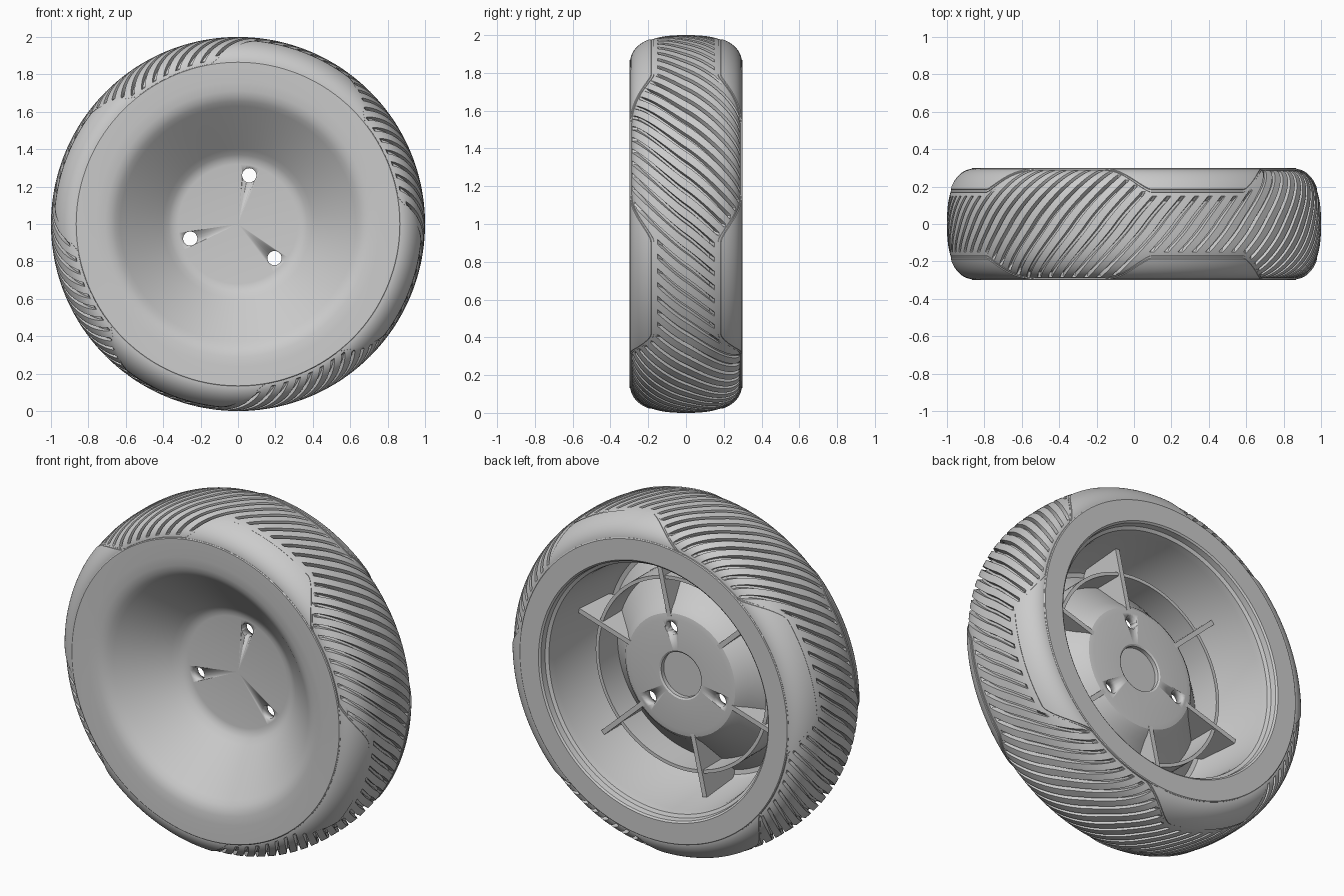
import bpy, bmesh
from math import sin, cos, pi, radians, degrees

if "Cube" in bpy.data.objects:
    bpy.data.objects.remove(bpy.data.objects["Cube"])

W, R0, H = 0.288, 0.86, 0.14      # tyre half width, bead radius, section height


def wheel_pt(r, a, y):
    return (r * cos(a), y, 1 + r * sin(a))


def finish(name, bm, angle=35):
    bmesh.ops.remove_doubles(bm, verts=bm.verts, dist=1e-5)
    bmesh.ops.recalc_face_normals(bm, faces=bm.faces)
    me = bpy.data.meshes.new(name)
    bm.to_mesh(me)
    bm.free()
    ob = bpy.data.objects.new(name, me)
    bpy.context.collection.objects.link(ob)
    bpy.ops.object.select_all(action='DESELECT')
    ob.select_set(True)
    bpy.context.view_layer.objects.active = ob
    bpy.ops.object.shade_smooth_by_angle(angle=radians(angle))
    return ob


def add_grid(bm, rows, wrap_u=False, wrap_v=False):
    vs = [[bm.verts.new(p) for p in row] for row in rows]
    n, m = len(vs), len(vs[0])
    for i in range(n if wrap_u else n - 1):
        for j in range(m if wrap_v else m - 1):
            k, l = (i + 1) % n, (j + 1) % m
            bm.faces.new((vs[i][j], vs[k][j], vs[k][l], vs[i][l]))


def revolve(name, profile, closed=False, n=128):
    bm = bmesh.new()
    rows = [[wheel_pt(r, 2 * pi * i / n, y) for r, y in profile] for i in range(n)]
    add_grid(bm, rows, True, closed)
    bmesh.ops.remove_doubles(bm, verts=bm.verts, dist=1e-5)
    bmesh.ops.dissolve_degenerate(bm, edges=bm.edges, dist=1e-6)
    return finish(name, bm, 28)


def section(t):
    """Rounded tyre section: t from -90 to 90 degrees gives (y, r)."""
    s = sin(t)
    return (1 if s > 0 else -1) * W * abs(s) ** 0.77, R0 + H * cos(t)


def surface(t, a, off):
    y, r = section(t)
    return wheel_pt(r + off * cos(t), a, y + off * sin(t))


def pad_edge(phi):
    """Inner edge (section angle, degrees) of a shoulder pad at phi from its centre."""
    f = min(max((abs(phi) - 16) / 17, 0), 1)
    return 30 + 60 * (0.6 * f + 0.4 * f * f * (3 - 2 * f))


# Tyre with slanted grooves; mesh columns follow the grooves
bm = bmesh.new()
GROOVES, NT = 80, 92
cols = [(0, 0), (0.06, 1), (0.28, 1), (0.34, 0), (0.67, 0)]
rows = []
for g in range(GROOVES):
    for frac, deep in cols:
        row = []
        for j in range(NT + 1):
            t = radians(-90 + 180 * j / NT)
            y, r = section(t)
            a = 2 * pi * (g + frac) / GROOVES - 0.6 * y - 0.08 * t
            phi = (degrees(a) - 69 + 45) % 90 - 45
            limit = min(pad_edge(phi) - 5, 80)
            mask = min(max((limit - abs(degrees(t))) / 2.5, 0), 1)
            row.append(surface(t, a, -0.026 * deep * mask))
        rows.append(row)
add_grid(bm, rows, True)
finish("tyre", bm, 30)

# Smooth shoulder pads, four on each side, with a stepped border
bm = bmesh.new()
border = [(0, -0.01), (0, 0.003), (3, 0.003), (3.6, 0.007)]
for side in (-1, 1):
    for c in range(4):
        rows = []
        for i in range(65):
            phi = -33 + 66 * i / 64
            b = pad_edge(phi)
            line = [(min(b + d, 90), o) for d, o in border]
            start = line[-1][0]
            line += [(start + (90 - start) * k / 14, 0.007) for k in range(1, 15)]
            a = radians(69 + 90 * c + phi)
            rows.append([surface(side * radians(t), a, o) for t, o in line])
        add_grid(bm, rows)
finish("shoulder_pads", bm, 30)

# Rim: dished front, flat flanges, open barrel at the back, shallow hub recess
rim = revolve("rim", [
    (0, 0), (0.32, 0), (0.345, -0.004), (0.37, -0.017), (0.40, -0.042),
    (0.63, -0.252), (0.655, -0.272), (0.68, -0.286), (0.71, -0.294),
    (0.76, -0.298), (0.865, -0.30), (0.87, -0.296), (0.87, -0.275),
    (0.82, -0.27), (0.82, 0.27), (0.87, 0.275), (0.87, 0.296), (0.865, 0.30),
    (0.745, 0.30), (0.735, 0.292), (0.73, 0.26), (0.712, 0.25), (0.705, 0.21),
    (0.675, -0.19), (0.66, -0.22), (0.635, -0.225), (0.61, -0.205),
    (0.40, -0.005), (0.375, 0.025), (0.35, 0.045), (0.32, 0.05),
    (0.14, 0.05), (0.13, 0.044), (0.13, 0.02), (0, 0.02)])

# Three bolt holes
bm = bmesh.new()
for k in range(3):
    a = radians(77 + 120 * k)
    cx, _, cz = wheel_pt(0.267, a, 0)
    ends = []
    for y in (-0.2, 0.2):
        ends.append([bm.verts.new((cx + 0.038 * cos(2 * pi * i / 32), y,
                                   cz + 0.038 * sin(2 * pi * i / 32))) for i in range(32)])
        bm.faces.new(ends[-1])
    for i in range(32):
        j = (i + 1) % 32
        bm.faces.new((ends[0][i], ends[0][j], ends[1][j], ends[1][i]))
cutter = finish("hole_cutter", bm)
cutter.hide_render = True
mod = rim.modifiers.new("holes", 'BOOLEAN')
mod.operation, mod.solver, mod.object = 'DIFFERENCE', 'EXACT', cutter
bpy.context.view_layer.objects.active = rim
bpy.ops.object.modifier_apply(modifier="holes")
bpy.data.objects.remove(cutter)

# Six stiffening ribs behind the dish
bm = bmesh.new()
outline = [(0.31, 0.048), (0.69, 0.048), (0.672, -0.20), (0.635, -0.235), (0.38, -0.005), (0.31, 0.02)]
for k in range(6):
    a = radians(77 + 60 * k)
    faces = []
    for s in (-0.014, 0.014):
        vs = []
        for r, y in outline:
            x, yy, z = wheel_pt(r, a, y)
            vs.append(bm.verts.new((x - s * sin(a), yy, z + s * cos(a))))
        faces.append(vs)
        bm.faces.new(vs)
    for i in range(len(outline)):
        j = (i + 1) % len(outline)
        bm.faces.new((faces[0][i], faces[0][j], faces[1][j], faces[1][i]))
finish("ribs", bm)

# Thin ring joining the ribs
revolve("rib_ring", [(0.54, 0.035), (0.56, 0.035), (0.56, -0.165), (0.54, -0.15)], True, 96)
